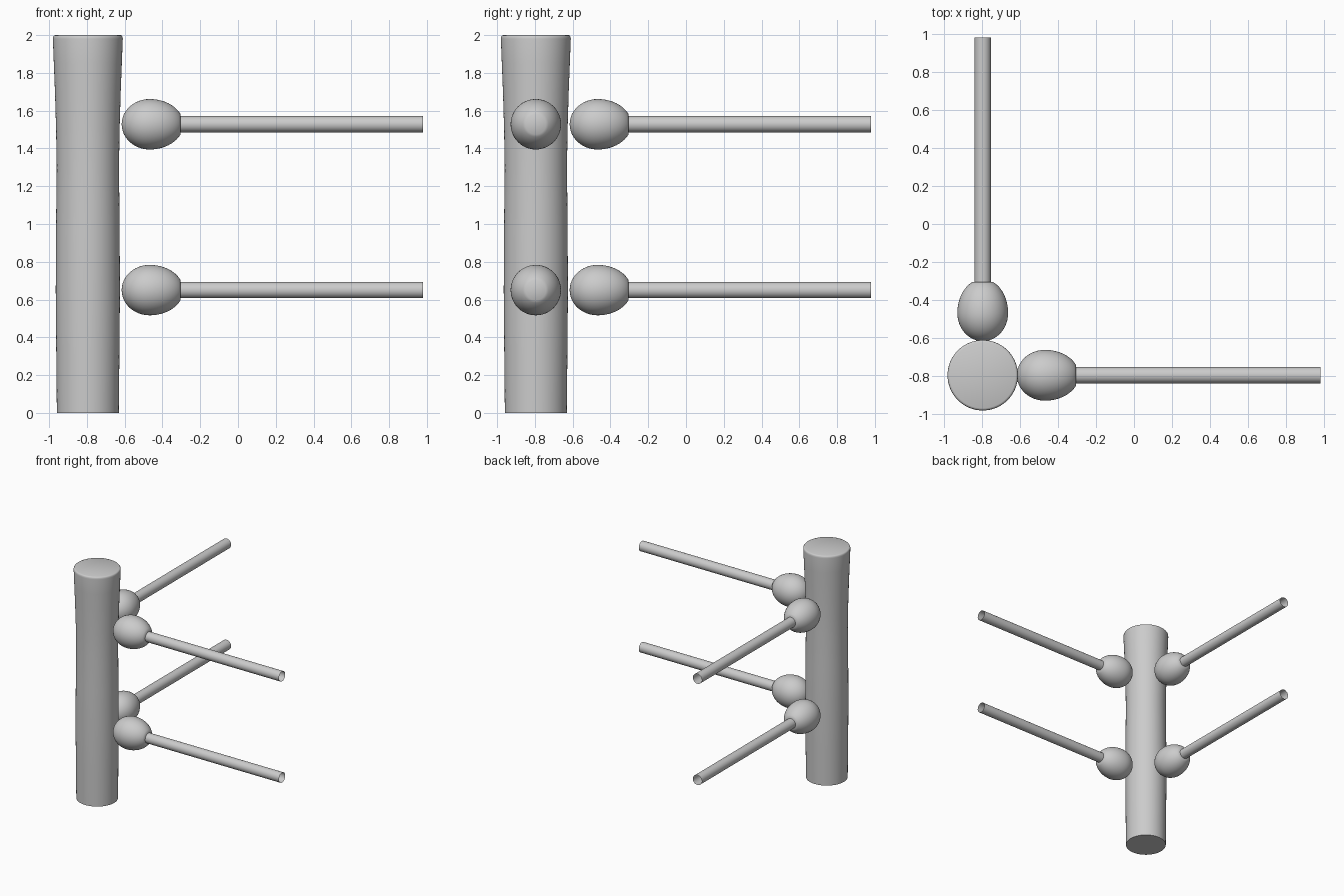
import bpy, bmesh, math
from mathutils import Matrix

if "Cube" in bpy.data.objects:
    bpy.data.objects.remove(bpy.data.objects["Cube"])

C = -0.795              # post axis in both x and y
END = 0.98              # outer end of the rods
LEVELS = (0.65, 1.528)  # heights of the rails


def lathe(name, profile, matrix, sides=48):
    """Spin (radius, height) points around local z; radius 0 makes a pole."""
    bm = bmesh.new()
    verts = [bm.verts.new((r, 0, h)) for r, h in profile]
    edges = [bm.edges.new(pair) for pair in zip(verts, verts[1:])]
    bmesh.ops.spin(bm, geom=verts + edges, cent=(0, 0, 0), axis=(0, 0, 1),
                   angle=math.tau, steps=sides, use_duplicate=False)
    bmesh.ops.remove_doubles(bm, verts=bm.verts, dist=1e-5)
    bmesh.ops.recalc_face_normals(bm, faces=bm.faces)
    mesh = bpy.data.meshes.new(name)
    bm.to_mesh(mesh)
    bm.free()
    ob = bpy.data.objects.new(name, mesh)
    bpy.context.collection.objects.link(ob)
    ob.matrix_world = matrix
    bpy.context.view_layer.objects.active = ob
    ob.select_set(True)
    bpy.ops.object.shade_smooth_by_angle(angle=math.radians(35))
    ob.select_set(False)
    return ob


# corner post: slight belly, flared head, softened top rim
post = [(0, 0), (0.164, 0), (0.167, 0.3), (0.170, 0.65), (0.168, 1.0),
        (0.165, 1.3), (0.168, 1.5), (0.174, 1.7), (0.180, 1.85),
        (0.185, 1.98), (0.184, 1.991), (0.180, 1.997), (0.173, 2.0), (0, 2.0)]
lathe("corner_post", post, Matrix.Translation((C, C, 0)), 64)

# egg-shaped knob profile, cut flat where the rod begins
START, BACK, FRONT, R = -0.616, 0.148, 0.179, 0.1335
knob = []
for i in range(13):
    a = math.pi / 2 * i / 12
    knob.append((R * math.sin(a), BACK * (1 - math.cos(a))))
cut = math.asin(0.164 / FRONT)
for i in range(1, 11):
    a = cut * i / 10
    knob.append((R * math.cos(a), BACK + FRONT * math.sin(a)))
knob.append((0, knob[-1][1]))

# open-ended rod profile
rod = [(0.043, 0.30), (0.043, END - START)]

# two rails on each of the two sides of the post
for level, z in zip(("lower", "upper"), LEVELS):
    for side, pos, turn in (
            ("right", (START, C, z), Matrix.Rotation(math.pi / 2, 4, 'Y')),
            ("back", (C, START, z), Matrix.Rotation(-math.pi / 2, 4, 'X'))):
        m = Matrix.Translation(pos) @ turn
        lathe(f"{level}_{side}_knob", knob, m)
        lathe(f"{level}_{side}_rod", rod, m, 32)
